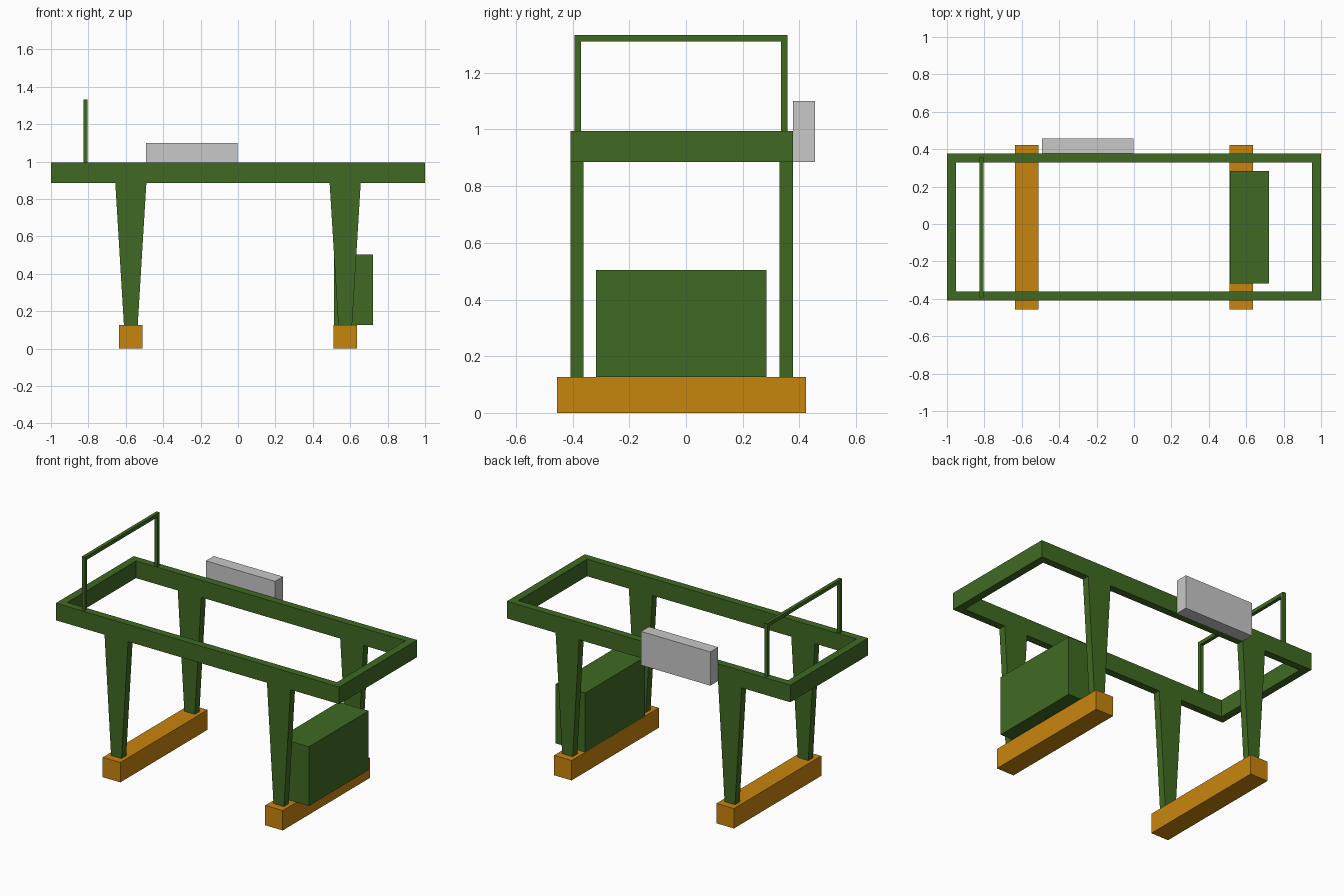
import bpy

if "Cube" in bpy.data.objects:
    bpy.data.objects.remove(bpy.data.objects["Cube"])


def material(name, rgb):
    m = bpy.data.materials.new(name)
    m.diffuse_color = (*rgb, 1.0)
    m.use_nodes = True
    m.node_tree.nodes["Principled BSDF"].inputs["Base Color"].default_value = m.diffuse_color
    return m


GREEN = material("dark_green", (0.051, 0.144, 0.016))
ORANGE = material("orange", (0.584, 0.235, 0.004))
GREY = material("light_grey", (0.58, 0.58, 0.58))


def extrude_y(name, outline, y0, y1, mat):
    """Prism: closed (x, z) outline, counter-clockwise from the front, swept along y."""
    n = len(outline)
    verts = [(x, y, z) for y in (y0, y1) for x, z in outline]
    faces = [list(range(n)), list(range(2 * n - 1, n - 1, -1))]
    faces += [[(i + 1) % n, i, n + i, n + (i + 1) % n] for i in range(n)]
    me = bpy.data.meshes.new(name)
    me.from_pydata(verts, [], faces)
    me.materials.append(mat)
    ob = bpy.data.objects.new(name, me)
    bpy.context.collection.objects.link(ob)
    return ob


def box(name, x0, x1, y0, y1, z0, z1, mat):
    return extrude_y(name, [(x0, z0), (x1, z0), (x1, z1), (x0, z1)], y0, y1, mat)


# Upper rectangular frame
Z0, Z1 = 0.885, 0.994
FRONT, BACK, W = -0.408, 0.377, 0.047
box("front_girder", -1, 1, FRONT, FRONT + W, Z0, Z1, GREEN)
box("back_girder", -1, 1, BACK - W, BACK, Z0, Z1, GREEN)
box("left_end_beam", -1, -0.951, FRONT + W, BACK - W, Z0, Z1, GREEN)
box("right_end_beam", 0.951, 1, FRONT + W, BACK - W, Z0, Z1, GREEN)

# Tapered legs and the ground beams they stand on
SILL = 0.127
for side, cx in (("left", -0.573), ("right", 0.573)):
    leg = [(cx - 0.037, SILL), (cx + 0.037, SILL), (cx + 0.083, Z0), (cx - 0.083, Z0)]
    extrude_y(side + "_front_leg", leg, FRONT, FRONT + W, GREEN)
    extrude_y(side + "_back_leg", leg, BACK - W, BACK, GREEN)
    box(side + "_ground_beam", cx - 0.062, cx + 0.062, -0.456, 0.423, 0, SILL, ORANGE)

# Machinery housing on the right ground beam
box("machinery_housing", 0.512, 0.723, -0.317, 0.284, SILL, 0.504, GREEN)

# Hoop standing on the left end of the frame
HX0, HX1, HY0, HY1, HT, TOP = -0.826, -0.804, -0.394, 0.359, 0.023, 1.333
box("hoop_front_post", HX0, HX1, HY0, HY0 + HT, Z1, TOP - HT, GREEN)
box("hoop_back_post", HX0, HX1, HY1 - HT, HY1, Z1, TOP - HT, GREEN)
box("hoop_top_bar", HX0, HX1, HY0, HY1, TOP - HT, TOP, GREEN)

# Cabinet hung on the back girder
box("back_cabinet", -0.491, -0.002, BACK, 0.456, Z0, 1.1, GREY)
